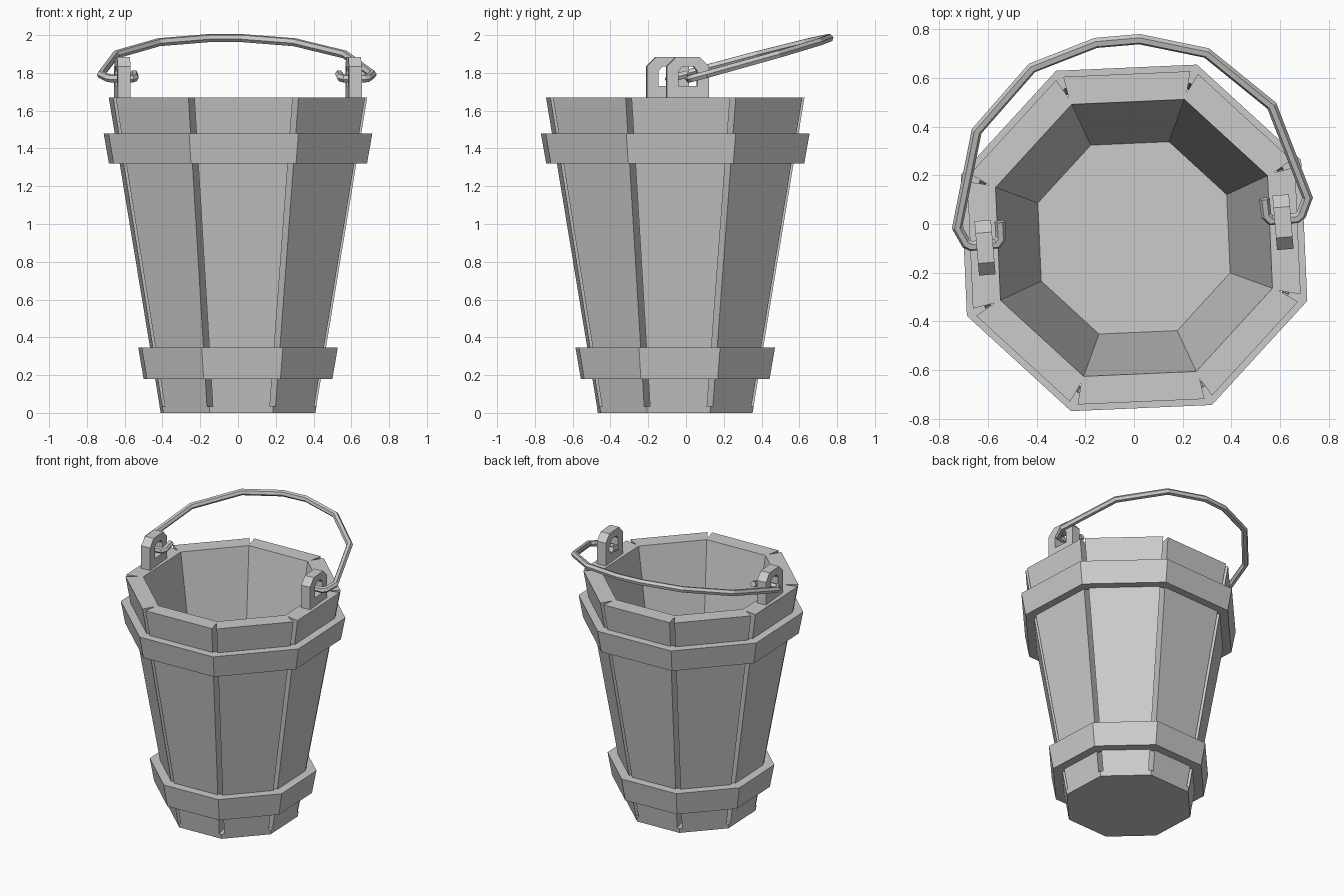
import bpy, bmesh
from math import sin, cos, radians
from mathutils import Vector, Matrix

if "Cube" in bpy.data.objects:
    bpy.data.objects.remove(bpy.data.objects["Cube"])

CY = -0.057          # bucket axis offset in y
TURN = 25            # angle of the first octagon corner
N = 8


def corner(i, r, z):
    a = radians(TURN + 45 * i)
    return Vector((r * cos(a), CY + r * sin(a), z))


def finish(name, bm):
    bmesh.ops.recalc_face_normals(bm, faces=bm.faces)
    me = bpy.data.meshes.new(name)
    bm.to_mesh(me)
    bm.free()
    ob = bpy.data.objects.new(name, me)
    bpy.context.collection.objects.link(ob)
    return ob


def radius(z):       # outer wall radius at a height
    return 0.436 + 0.1754 * z


# Staved body: octagonal, with a V groove at every corner
def bucket_body(top=1.67, foot=0.035, floor=0.6, gap=0.018, depth=0.095):
    bm = bmesh.new()

    def oct_ring(r, z):
        return [bm.verts.new(corner(i, r, z)) for i in range(N)]

    def groove_ring(z, with_corner=None):
        out = []
        for i in range(N):
            c = corner(i, radius(z), z)
            to_prev = (corner(i - 1, radius(z), z) - c).normalized()
            to_next = (corner(i + 1, radius(z), z) - c).normalized()
            pts = (c + to_prev * gap, corner(i, radius(z) - depth, z), c + to_next * gap)
            out.append([bm.verts.new(p) for p in pts])
        return out

    base = oct_ring(radius(0), 0)
    step = oct_ring(radius(foot), foot)
    low, high = groove_ring(foot), groove_ring(top)
    rim, bottom = oct_ring(0.605, top), oct_ring(0.42, floor)
    bm.faces.new(base)
    bm.faces.new(bottom)
    for i in range(N):
        j = (i + 1) % N
        (a, d, b), (a2, d2, b2) = low[i], high[i]
        aj, aj2, dj2 = low[j][0], high[j][0], high[j][1]
        bm.faces.new((base[i], base[j], step[j], aj, b, step[i]))
        bm.faces.new((step[i], a, d, b))
        bm.faces.new((b, aj, aj2, b2))
        bm.faces.new((a, d, d2, a2))
        bm.faces.new((d, b, b2, d2))
        bm.faces.new((rim[i], rim[j], dj2, aj2, b2, d2))
        bm.faces.new((rim[i], rim[j], bottom[j], bottom[i]))
    finish("bucket_body", bm)


# Octagonal hoop around the staves
def hoop(name, z0, z1, r0, r1):
    bm = bmesh.new()
    section = [(r0, z0), (r1, z1), (radius(z1) - 0.02, z1), (radius(z0) - 0.02, z0)]
    rings = [[bm.verts.new(corner(i, r, z)) for r, z in section] for i in range(N)]
    for i in range(N):
        p, q = rings[i], rings[(i + 1) % N]
        for k in range(4):
            m = (k + 1) % 4
            bm.faces.new((p[k], q[k], q[m], p[m]))
    finish(name, bm)


def curve_object(name, dims, splines, closed):
    cu = bpy.data.curves.new(name, 'CURVE')
    cu.dimensions = dims
    for pts in splines:
        sp = cu.splines.new('POLY')
        sp.points.add(len(pts) - 1)
        for p, co in zip(sp.points, pts):
            p.co = (*co, 1)
        sp.use_cyclic_u = closed
    ob = bpy.data.objects.new(name, cu)
    bpy.context.collection.objects.link(ob)
    return ob


def to_mesh(ob):
    bpy.ops.object.select_all(action='DESELECT')
    ob.select_set(True)
    bpy.context.view_layer.objects.active = ob
    bpy.ops.object.convert(target='MESH')
    for f in bpy.context.object.data.polygons:
        f.use_smooth = False


bucket_body()
hoop("upper_hoop", 1.32, 1.48, 0.727, 0.757)
hoop("lower_hoop", 0.18, 0.345, 0.532, 0.562)

# Handle frame: turned slightly around z
A = radians(4.9)
U = Vector((cos(A), sin(A), 0))
V = Vector((-sin(A), cos(A), 0))
MID = Vector((0, -0.045, 0))

# Ears with chamfered tops and a hole for the handle
w, c = 0.112, 0.05
outer = [(-w, 1.65, 0), (w, 1.65, 0), (w, 1.885 - c, 0), (w - c, 1.885, 0),
         (c - w, 1.885, 0), (-w, 1.885 - c, 0)]
hole = [(-0.05, 1.73, 0), (0.05, 1.73, 0), (0.05, 1.81, 0), (0.03, 1.835, 0),
        (-0.03, 1.835, 0), (-0.05, 1.81, 0)]
for side, name in ((1, "right_ear"), (-1, "left_ear")):
    ob = curve_object(name, '2D', (outer, hole), True)
    ob.data.fill_mode = 'BOTH'
    ob.data.extrude = 0.034
    m = Matrix((V, (0, 0, 1), U)).transposed().to_4x4()
    m.translation = MID + U * side * 0.614
    ob.matrix_world = m
    to_mesh(ob)

# Tilted wire handle with a hook at each end
half = [(0.545, 0.09), (0.547, 0.02), (0.565, 0.0), (0.67, 0.0), (0.69, 0.012),
        (0.722, 0.08), (0.608, 0.468), (0.36, 0.707), (0.09, 0.787)]
path = half + [(-u, v) for u, v in reversed(half)]
pts = [Vector((0, -0.033, 1.77 + 0.272 * v)) + U * u + V * v for u, v in path]
ob = curve_object("handle", '3D', [pts], False)
ob.data.bevel_depth = 0.022
ob.data.bevel_resolution = 1
ob.data.use_fill_caps = True
to_mesh(ob)
